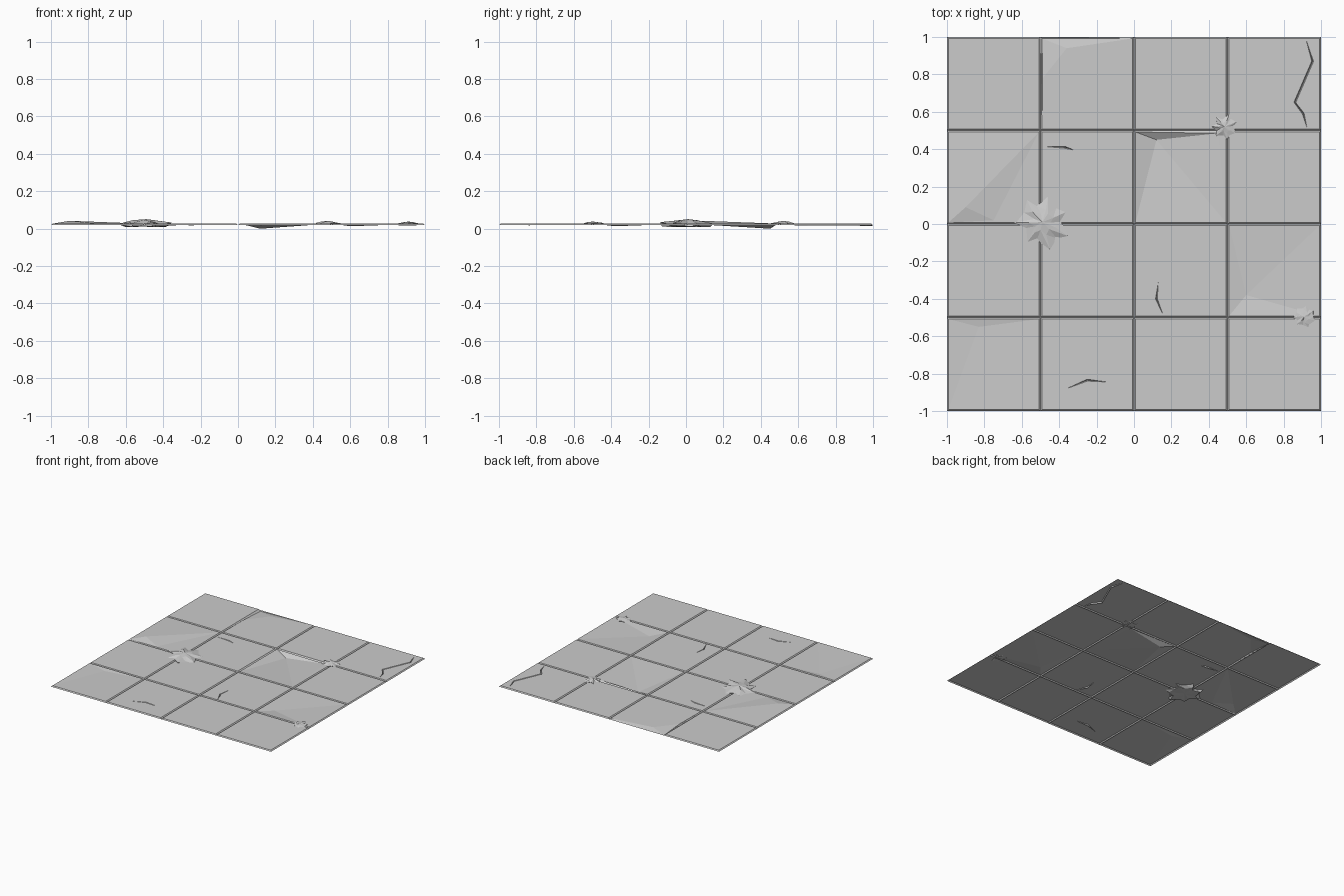
import bpy, bmesh, math, random
from mathutils import Vector
from mathutils.geometry import delaunay_2d_cdt

if "Cube" in bpy.data.objects:
    bpy.data.objects.remove(bpy.data.objects["Cube"])

random.seed(4)
TOP, LOW, GAP = 0.027, 0.019, 0.008
pts, heights, edges = [], [], []


def add(x, y, z=TOP):
    pts.append(Vector((x, y)))
    heights.append(z)
    return len(pts) - 1


def chain(ids, closed=False):
    edges.extend(zip(ids, ids[1:]))
    if closed:
        edges.append((ids[-1], ids[0]))


# joint network, low between the slabs
lines = [-1, -0.5, 0, 0.5, 1]
grid = [[add(x, y, LOW) for y in lines] for x in lines]
for i in range(5):
    chain(grid[i])
    chain([grid[j][i] for j in range(5)])

# slab outlines; some corners have sunk
sunk = {(1, 3): (3, 0.014)}
slab = {}
for i in range(4):
    for j in range(4):
        a, b = lines[i] + GAP, lines[i + 1] - GAP
        c, d = lines[j] + GAP, lines[j + 1] - GAP
        ids = [add(a, c), add(b, c), add(b, d), add(a, d)]
        if (i, j) in sunk:
            k, z = sunk[(i, j)]
            heights[ids[k]] = z
        slab[(i, j)] = ids
        if (i, j) != (2, 2):
            chain(ids, True)

# chipped edge of one slab, with an extra point on its rim
rim = add(0.45, 0.485)
s = slab[(2, 2)]
chain([s[0], s[1], s[2], rim, s[3]], True)
dent = add(0.12, 0.45, 0.0)
for k in (s[0], s[1], s[3], rim):
    edges.append((dent, k))

# dents and bulges, each joined to corners of its slab
for key, x, y, z, corners in [
        ((0, 2), -0.90, 0.09, 0.042, (0, 3)),
        ((0, 0), -0.83, -0.55, 0.021, (2, 3)),
        ((3, 1), 0.60, -0.38, 0.013, (0, 1, 3))]:
    p = add(x, y, z)
    for k in corners:
        edges.append((p, slab[key][k]))
    if key == (0, 2):
        edges.append((p, add(-0.75, 0.02)))

# broken corner line of the sunk slab
s = slab[(1, 3)]
left, bend, right = add(-0.488, 0.78), add(-0.36, 0.94), add(-0.012, 0.935)
chain([left, bend, right])
edges.append((bend, s[3]))


# cracks: narrow V-shaped cuts along a path
def crack(path, width=0.005, depth=0.01):
    path = [Vector(p) for p in path]
    n = len(path)
    lo, le, ri = [], [], []
    for k, p in enumerate(path):
        d = (path[min(k + 1, n - 1)] - path[max(k - 1, 0)]).normalized()
        side = Vector((-d.y, d.x)) * width
        end = k in (0, n - 1)
        lo.append(add(p.x, p.y, TOP if end else TOP - depth))
        if not end:
            le.append(add(*(p + side)))
            ri.append(add(*(p - side)))
    chain(lo)
    chain([lo[0]] + le + [lo[-1]])
    chain([lo[0]] + ri + [lo[-1]])


crack([(0.92, 0.985), (0.955, 0.87), (0.86, 0.65), (0.905, 0.59), (0.925, 0.515)])
crack([(-0.485, 0.415), (-0.37, 0.41), (-0.32, 0.395)])
crack([(0.13, -0.31), (0.12, -0.40), (0.155, -0.485)])
crack([(-0.36, -0.88), (-0.25, -0.835), (-0.14, -0.845)])

# paved sheet made from all points and lines
vs, _, fs, origin, _, _ = delaunay_2d_cdt(pts, edges, [], 0, 1e-5)
verts = [(v.x, v.y, heights[o[0]] if o else TOP) for v, o in zip(vs, origin)]
mesh = bpy.data.meshes.new("paving")
mesh.from_pydata(verts, [], [tuple(f) for f in fs])
bm = bmesh.new()
bm.from_mesh(mesh)
for f in bm.faces:
    f.normal_update()
    if f.normal.z < 0:
        f.normal_flip()
bm.to_mesh(mesh)
bm.free()
bpy.context.collection.objects.link(bpy.data.objects.new("paving", mesh))


# jagged rubble heaps at the joints
def rubble(name, x, y, r, top, bottom, n=14):
    bm = bmesh.new()

    def ring(radius, z, jitter):
        out = []
        for k in range(n):
            a = 2 * math.pi * (k + random.uniform(-0.25, 0.25)) / n
            q = radius * ((1.0 if k % 2 else 0.72) + random.uniform(-0.12, 0.12))
            out.append(bm.verts.new((x + q * math.cos(a), y + q * math.sin(a),
                                     z + random.uniform(-jitter, jitter))))
        return out
    h = top - TOP
    rings = [ring(r * 0.5, TOP + h * 0.65, h * 0.15),
             ring(r, TOP + h * 0.1, h * 0.25),
             ring(r * 0.9, bottom + 0.003, 0.002)]
    peak = bm.verts.new((x, y, top))
    base = bm.verts.new((x, y, bottom + 0.004))
    for k in range(n):
        m = (k + 1) % n
        bm.faces.new((peak, rings[0][k], rings[0][m]))
        bm.faces.new((base, rings[2][m], rings[2][k]))
        for u, v in zip(rings, rings[1:]):
            bm.faces.new((u[k], v[k], v[m]))
            bm.faces.new((u[k], v[m], u[m]))
    me = bpy.data.meshes.new(name)
    bm.to_mesh(me)
    bm.free()
    bpy.context.collection.objects.link(bpy.data.objects.new(name, me))


rubble("rubble_large", -0.49, 0.01, 0.14, 0.051, 0.008)
rubble("rubble_back", 0.485, 0.52, 0.065, 0.042, 0.020)
rubble("rubble_right", 0.91, -0.495, 0.06, 0.038, 0.020)
